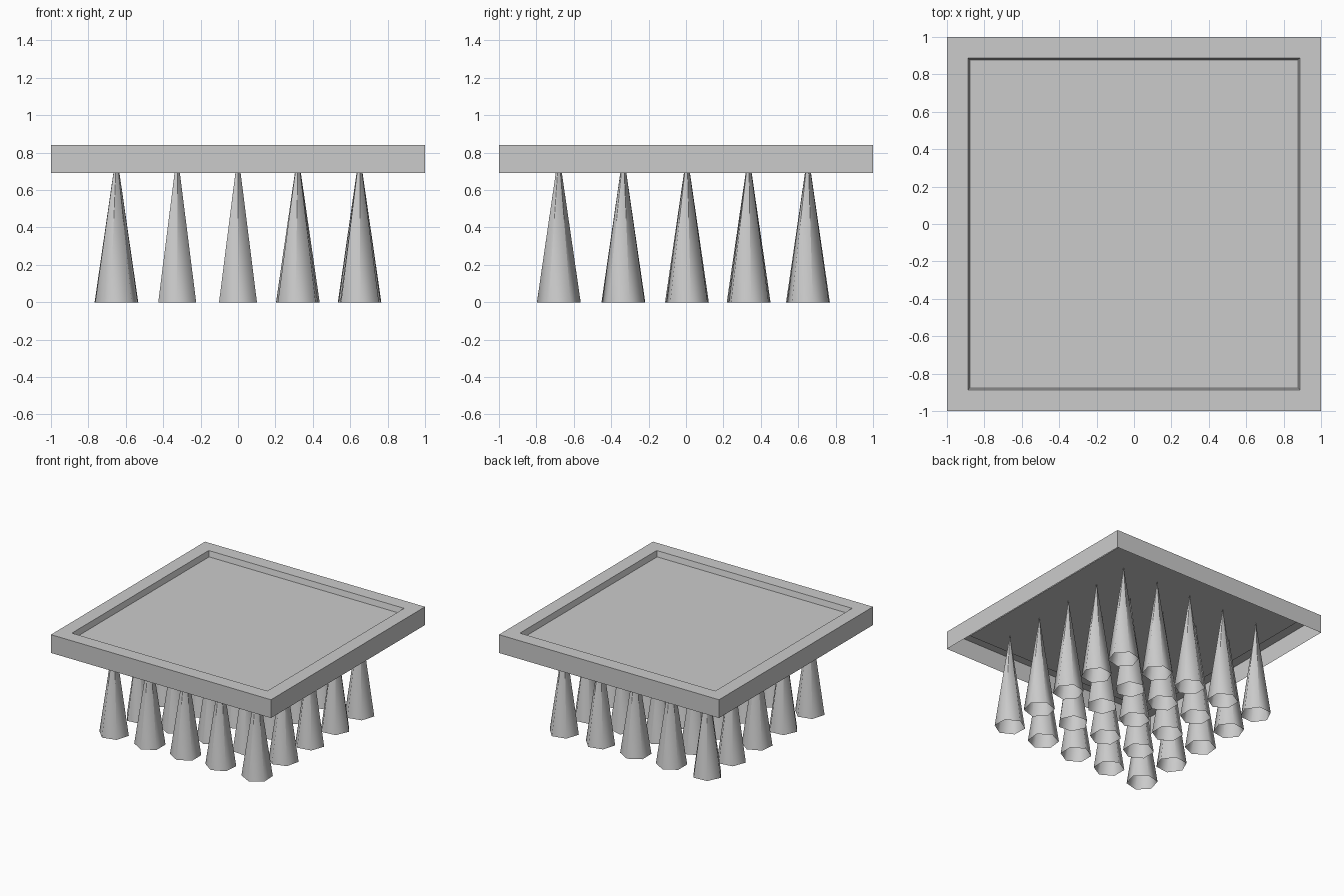
import bpy, bmesh, math, random

if "Cube" in bpy.data.objects:
    bpy.data.objects.remove(bpy.data.objects["Cube"])

random.seed(4)

grey = bpy.data.materials.new("stone_grey")
grey.diffuse_color = (0.6, 0.6, 0.6, 1)
grey.use_nodes = True
grey.node_tree.nodes["Principled BSDF"].inputs["Base Color"].default_value = grey.diffuse_color


def finish(name, bm, smooth=False):
    mesh = bpy.data.meshes.new(name)
    for f in bm.faces:
        f.smooth = smooth
    bm.to_mesh(mesh)
    bm.free()
    mesh.materials.append(grey)
    ob = bpy.data.objects.new(name, mesh)
    bpy.context.collection.objects.link(ob)
    return ob


# Slab: thin shell open below, with a sunken panel on top
bm = bmesh.new()
rings = []
for half, z in [(1, 0.69), (1, 0.84), (0.888, 0.84), (0.877, 0.795)]:
    rings.append([bm.verts.new((half * sx, half * sy, z))
                  for sx, sy in ((-1, -1), (1, -1), (1, 1), (-1, 1))])
for low, high in zip(rings, rings[1:]):
    for i in range(4):
        j = (i + 1) % 4
        bm.faces.new((low[i], low[j], high[j], high[i]))
bm.faces.new(rings[-1])
finish("slab", bm)


# Spikes: open six-sided cones with their tips at the panel
def spike(name, x, y, turn):
    bm = bmesh.new()
    sides, radius, height = 6, 0.117, 0.795
    base = []
    for i in range(sides):
        a = turn + math.tau * i / sides
        base.append(bm.verts.new((radius * math.cos(a), radius * math.sin(a), 0)))
    # one tip vertex per side keeps the shading smooth up to the point
    top = [bm.verts.new((v.co.x * 0.01, v.co.y * 0.01, height)) for v in base]
    for i in range(sides):
        j = (i + 1) % sides
        bm.faces.new((base[i], base[j], top[j], top[i]))
    finish(name, bm, smooth=True).location = (x, y, 0)


for i, x in enumerate((-0.65, -0.325, 0.0, 0.32, 0.65)):
    for j, y in enumerate((-0.68, -0.335, 0.005, 0.335, 0.652)):
        turn = math.pi / 6 if i in (1, 2) else random.uniform(0, math.pi / 3)
        spike(f"spike_{i}_{j}", x, y, turn)
